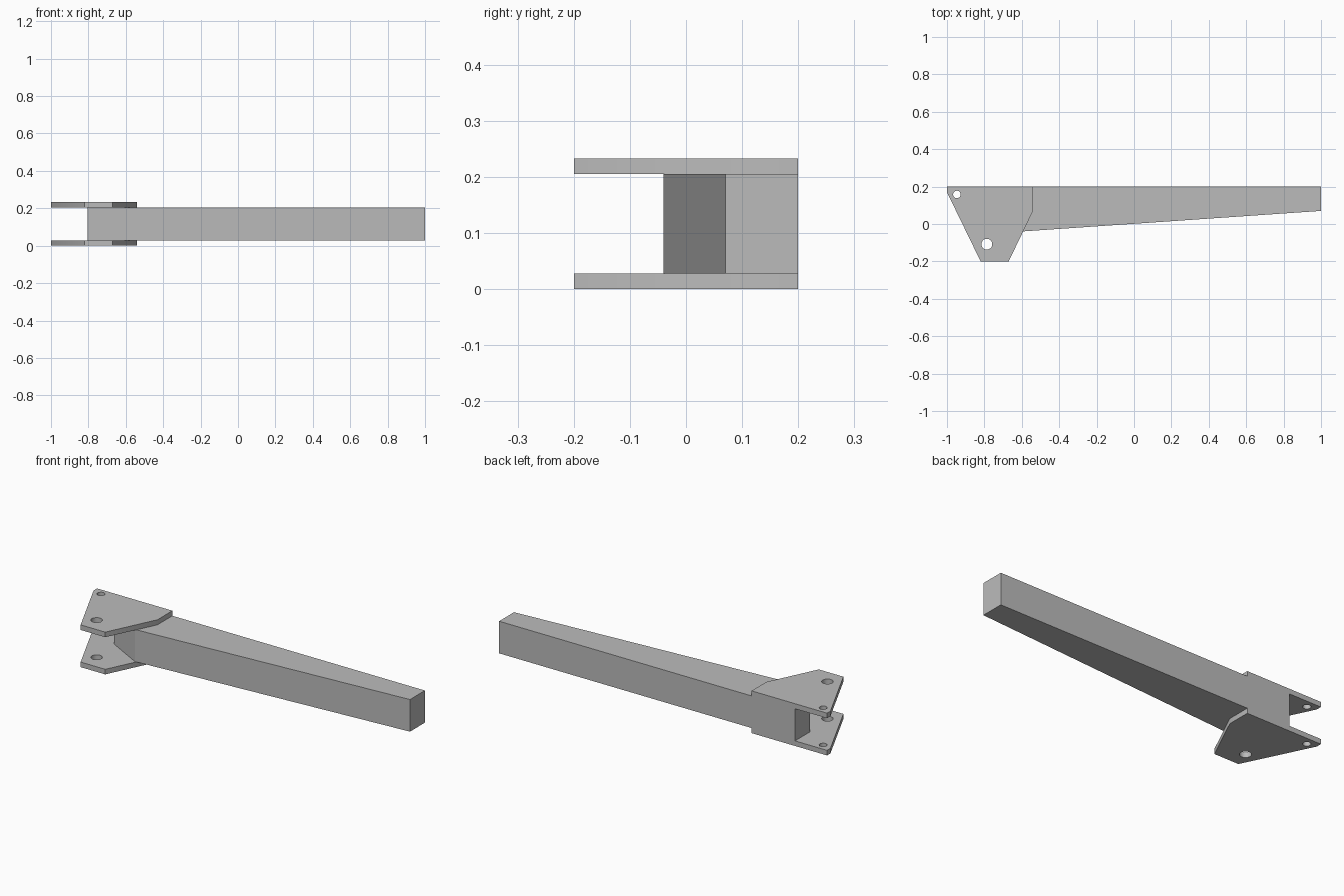
import bpy, bmesh

cube = bpy.data.objects.get("Cube")
if cube:
    bpy.data.objects.remove(cube, do_unlink=True)

GREY = (0.5, 0.5, 0.5, 1.0)
steel = bpy.data.materials.new("grey_steel")
steel.use_nodes = True
steel.diffuse_color = GREY
steel.node_tree.nodes["Principled BSDF"].inputs["Base Color"].default_value = GREY

PLATE = 0.028     # plate thickness
TOP = 0.233       # overall height


def prism(name, outline, z0, z1):
    """Extrude a flat outline between two heights."""
    bm = bmesh.new()
    base = bm.faces.new([bm.verts.new((x, y, z0)) for x, y in outline])
    new = bmesh.ops.extrude_face_region(bm, geom=[base], use_keep_orig=True)["geom"]
    bmesh.ops.translate(bm, vec=(0, 0, z1 - z0),
                        verts=[g for g in new if isinstance(g, bmesh.types.BMVert)])
    bmesh.ops.recalc_face_normals(bm, faces=bm.faces)
    mesh = bpy.data.meshes.new(name)
    bm.to_mesh(mesh)
    bm.free()
    mesh.materials.append(steel)
    obj = bpy.data.objects.new(name, mesh)
    bpy.context.collection.objects.link(obj)
    return obj


def drill(obj, x, y, radius):
    """Cut a round vertical hole through a part."""
    bpy.ops.mesh.primitive_cylinder_add(vertices=32, radius=radius, depth=1,
                                        location=(x, y, TOP / 2))
    cutter = bpy.context.object
    cutter.hide_render = True
    cutter.data.materials.append(steel)
    mod = obj.modifiers.new("hole", 'BOOLEAN')
    mod.operation = 'DIFFERENCE'
    mod.solver = 'EXACT'
    mod.object = cutter
    bpy.context.view_layer.objects.active = obj
    bpy.ops.object.modifier_apply(modifier=mod.name)
    bpy.data.objects.remove(cutter, do_unlink=True)


# Tapered beam with an angled inner end
prism("tapered_beam",
      [(-0.805, 0.2), (-0.805, 0.07), (-0.6, -0.04), (1, 0.07), (1, 0.2)],
      PLATE, TOP - PLATE)

# Matching bracket plates below and above the beam, each with two pin holes
plate_outline = [(-1, 0.2), (-1, 0.17), (-0.82, -0.2), (-0.67, -0.2),
                 (-0.54, 0.07), (-0.54, 0.2)]
for name, z in (("lower_bracket_plate", 0), ("upper_bracket_plate", TOP - PLATE)):
    plate = prism(name, plate_outline, z, z + PLATE)
    drill(plate, -0.947, 0.158, 0.02)
    drill(plate, -0.787, -0.108, 0.029)
    bpy.ops.object.select_all(action='DESELECT')
    plate.select_set(True)
    bpy.ops.object.shade_smooth_by_angle()
